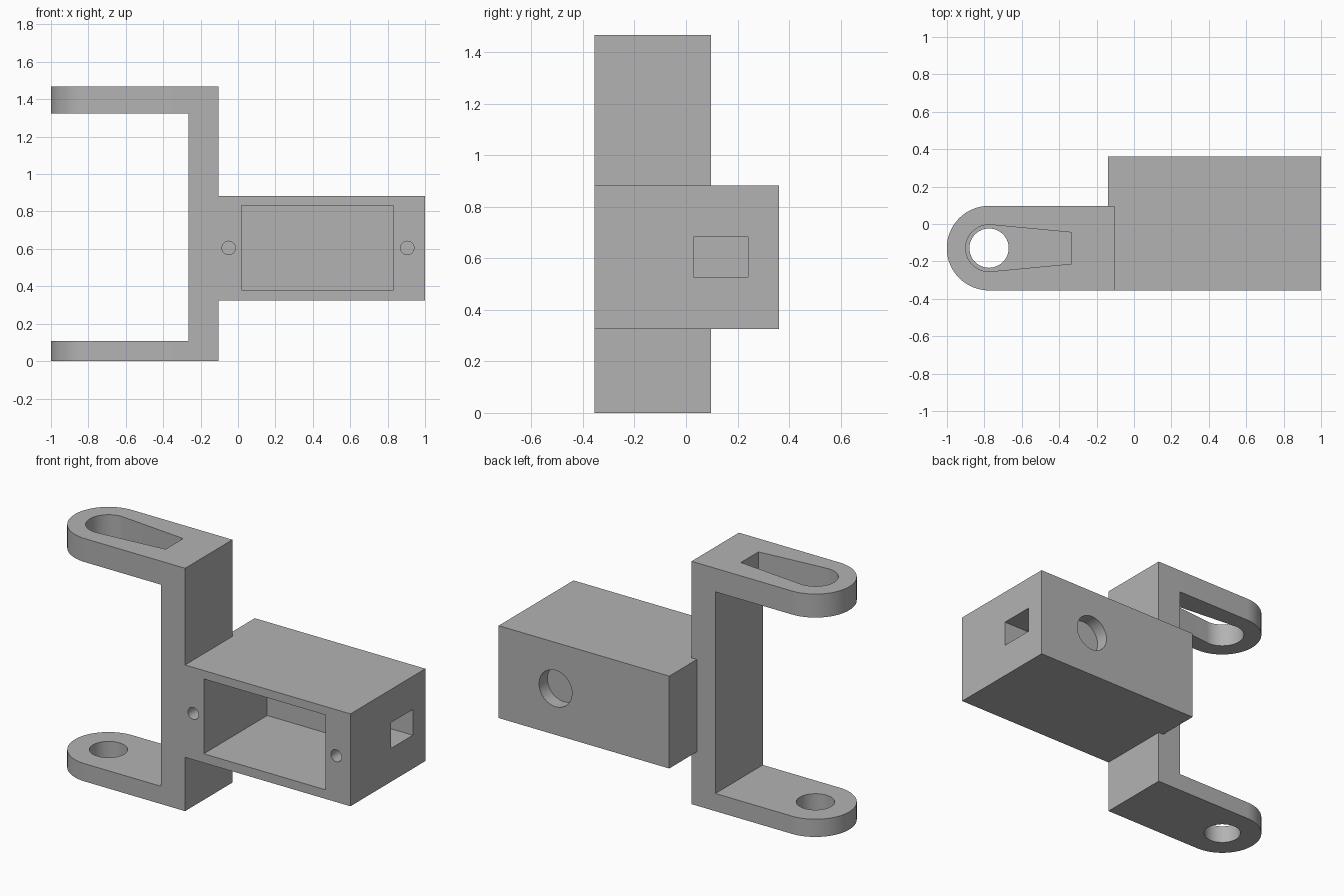
import bpy, bmesh
from math import cos, sin, pi, radians

cube = bpy.data.objects.get("Cube")
if cube:
    bpy.data.objects.remove(cube, do_unlink=True)

grey = bpy.data.materials.new("plain_grey")
grey.use_nodes = True
grey.diffuse_color = (0.45, 0.45, 0.45, 1)
grey.node_tree.nodes["Principled BSDF"].inputs["Base Color"].default_value = grey.diffuse_color


def prism(name, outline, low, high, axis="Z"):
    """Extrude an outline: (x, y) along z, or (x, z) along y."""
    place = (lambda u, v, w: (u, v, w)) if axis == "Z" else (lambda u, v, w: (u, w, v))
    bm = bmesh.new()
    base = bm.faces.new([bm.verts.new(place(u, v, low)) for u, v in outline])
    new = bmesh.ops.extrude_face_region(bm, geom=[base])["geom"]
    shift = place(0, 0, high - low)
    bmesh.ops.translate(bm, vec=shift, verts=[g for g in new if isinstance(g, bmesh.types.BMVert)])
    bmesh.ops.recalc_face_normals(bm, faces=bm.faces)
    mesh = bpy.data.meshes.new(name)
    bm.to_mesh(mesh)
    bm.free()
    mesh.materials.append(grey)
    obj = bpy.data.objects.new(name, mesh)
    bpy.context.collection.objects.link(obj)
    return obj


def box(name, x, y, z):
    return prism(name, [(x[0], y[0]), (x[1], y[0]), (x[1], y[1]), (x[0], y[1])], *z)


def arc(cx, cy, r, start, end, steps):
    return [(cx + r * cos(start + (end - start) * i / steps),
             cy + r * sin(start + (end - start) * i / steps)) for i in range(steps + 1)]


def circle(cx, cy, r, steps=64):
    return arc(cx, cy, r, 0, 2 * pi, steps)[:-1]


def combine(target, tool, operation):
    tool.hide_render = True
    bpy.context.view_layer.objects.active = target
    mod = target.modifiers.new(operation.lower(), "BOOLEAN")
    mod.operation, mod.object, mod.solver = operation, tool, "EXACT"
    bpy.ops.object.modifier_apply(modifier=mod.name)
    bpy.data.objects.remove(tool, do_unlink=True)


FRONT, BACK, ARM_BACK = -0.355, 0.36, 0.097
PIVOT_X, PIVOT_Y = -0.775, (FRONT + ARM_BACK) / 2
ARM_R = (ARM_BACK - FRONT) / 2
MID_Z = 0.605

# Upright plate and round-ended arms
bracket = box("motor_bracket", (-0.265, -0.105), (FRONT, ARM_BACK), (0, 1.467))
arm_outline = arc(PIVOT_X, PIVOT_Y, ARM_R, pi / 2, 3 * pi / 2, 40)
arm_outline += [(-0.2, FRONT), (-0.2, ARM_BACK)]
for name, low, high in (("lower_arm", 0, 0.107), ("upper_arm", 1.325, 1.467)):
    combine(bracket, prism(name, arm_outline, low, high), "UNION")

# Motor housing
combine(bracket, box("housing", (-0.14, 1), (FRONT, BACK), (0.325, 0.883)), "UNION")

# Pivot hole below, tapered lever slot above
slot = arc(PIVOT_X, PIVOT_Y, 0.125, radians(85), radians(275), 40)
slot += [(-0.335, PIVOT_Y - 0.084), (-0.335, PIVOT_Y + 0.084)]
cutters = [
    prism("pivot_hole", circle(PIVOT_X, PIVOT_Y, 0.105), -0.1, 0.2),
    prism("lever_slot", slot, 1.2, 1.6),
    # Housing cavity, cable window, round back recess
    box("cavity", (0.02, 0.832), (-0.5, 0.25), (0.38, 0.832)),
    box("cable_window", (0.75, 1.1), (0.03, 0.24), (0.527, 0.682)),
    prism("back_recess", circle(0.62, MID_Z, 0.11), BACK - 0.08, 0.5, "Y"),
]
# Screw holes either side of the cavity
for x in (-0.05, 0.905):
    cutters.append(prism("screw_hole", circle(x, MID_Z, 0.036, 32), -0.5, -0.1, "Y"))
for cutter in cutters:
    combine(bracket, cutter, "DIFFERENCE")

bpy.ops.object.select_all(action="DESELECT")
bracket.select_set(True)
bpy.context.view_layer.objects.active = bracket
bpy.ops.object.shade_smooth_by_angle(angle=radians(30))
